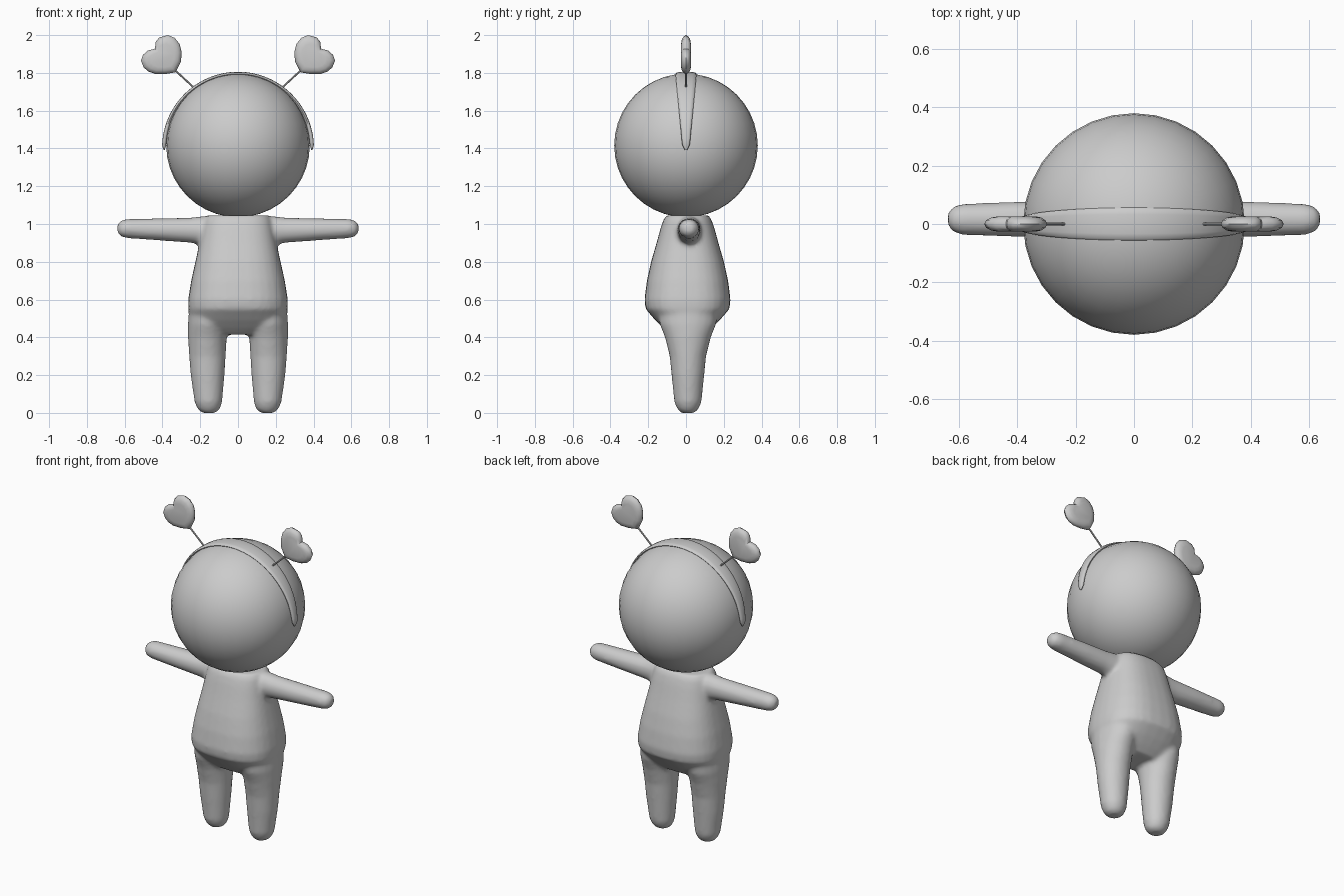
import bpy, bmesh, math
from mathutils import Vector

if "Cube" in bpy.data.objects:
    bpy.data.objects.remove(bpy.data.objects["Cube"])

grey = bpy.data.materials.new("soft_grey")
grey.diffuse_color = (0.6, 0.6, 0.6, 1)
grey.use_nodes = True
grey.node_tree.nodes["Principled BSDF"].inputs["Base Color"].default_value = grey.diffuse_color


def loft(bm, rings):
    """Skin a list of equal point rings and cap both ends."""
    loops = [[bm.verts.new(p) for p in r] for r in rings]
    n = len(loops[0])
    for a, b in zip(loops, loops[1:]):
        for i in range(n):
            j = (i + 1) % n
            bm.faces.new((a[i], a[j], b[j], b[i]))
    bm.faces.new(loops[0][::-1])
    bm.faces.new(loops[-1])


def oval(center, u, v, ru, rv, n=24, power=2.0):
    """Superellipse ring in the plane of u and v."""
    pts = []
    for i in range(n):
        t = 2 * math.pi * i / n
        c, s = math.cos(t), math.sin(t)
        c = math.copysign(abs(c) ** (2 / power), c)
        s = math.copysign(abs(s) ** (2 / power), s)
        pts.append(Vector(center) + Vector(u) * ru * c + Vector(v) * rv * s)
    return pts


def finish(bm, name, angle=40):
    bmesh.ops.recalc_face_normals(bm, faces=bm.faces)
    me = bpy.data.meshes.new(name)
    bm.to_mesh(me)
    bm.free()
    me.materials.append(grey)
    ob = bpy.data.objects.new(name, me)
    bpy.context.collection.objects.link(ob)
    bpy.ops.object.select_all(action='DESELECT')
    bpy.context.view_layer.objects.active = ob
    ob.select_set(True)
    bpy.ops.object.shade_smooth_by_angle(angle=math.radians(angle))
    return ob


X, Y, Z = (1, 0, 0), (0, 1, 0), (0, 0, 1)

# Body: torso, legs and arms fused into one smooth skin
bm = bmesh.new()
torso = [  # z, half width, half depth
    (0.415, 0.17, 0.09), (0.45, 0.225, 0.13), (0.49, 0.25, 0.17),
    (0.55, 0.264, 0.222), (0.60, 0.264, 0.228), (0.70, 0.248, 0.215),
    (0.80, 0.226, 0.193), (0.90, 0.204, 0.164), (0.98, 0.188, 0.142),
    (1.02, 0.178, 0.128), (1.046, 0.16, 0.112)]
loft(bm, [oval((0, 0.008, z), X, Y, w, d, 32, 2.5) for z, w, d in torso])

leg = [  # z, centre x, half width, half depth
    (0.0, 0.155, 0.035, 0.035), (0.018, 0.155, 0.058, 0.055),
    (0.055, 0.157, 0.073, 0.072), (0.20, 0.161, 0.090, 0.087),
    (0.30, 0.162, 0.097, 0.097), (0.40, 0.162, 0.103, 0.122),
    (0.47, 0.160, 0.105, 0.15), (0.56, 0.155, 0.104, 0.16)]
arm = [  # x, centre z, half height, half depth
    (0.08, 0.965, 0.078, 0.066), (0.19, 0.965, 0.077, 0.066),
    (0.25, 0.967, 0.067, 0.063), (0.40, 0.971, 0.060, 0.061),
    (0.59, 0.976, 0.051, 0.054), (0.622, 0.976, 0.042, 0.043),
    (0.638, 0.976, 0.022, 0.022)]
for s in (-1, 1):
    loft(bm, [oval((s * x, 0.01, z), X, Y, w, d, 20) for z, x, w, d in leg])
    loft(bm, [oval((s * x, 0.016, z), Y, Z, d, h, 16) for x, z, h, d in arm])
body = finish(bm, "body")
remesh = body.modifiers.new("fuse", 'REMESH')
remesh.mode = 'VOXEL'
remesh.voxel_size = 0.012
remesh.use_smooth_shade = True
smooth = body.modifiers.new("soften", 'SMOOTH')
smooth.factor = 0.5
smooth.iterations = 6
bpy.ops.object.convert(target='MESH')
body = bpy.context.object
if not body.data.materials:
    body.data.materials.append(grey)
bpy.ops.object.shade_smooth_by_angle(angle=math.radians(50))

# Head
bm = bmesh.new()
bmesh.ops.create_uvsphere(bm, u_segments=32, v_segments=20, radius=0.38)
bmesh.ops.translate(bm, verts=bm.verts, vec=(0, 0, 1.416))
finish(bm, "head")

# Headband: tapering strap with rounded ends over the head
bm = bmesh.new()
rings = []
for i in range(-24, 25):
    k = i / 24
    t = math.radians(93.5) * k
    out = Vector((math.sin(t), 0, math.cos(t)))
    end = math.sqrt(max(0.08, 1 - max(0, (abs(k) - 0.94) / 0.06) ** 2))
    width = (0.02 + 0.036 * max(0, math.cos(t))) * end
    center = out * (0.380 + 0.012 * k * k) + Vector((0, 0, 1.415))
    rings.append(oval(center, Y, out, width, 0.011 * end, 12, 2.6))
loft(bm, rings)
finish(bm, "headband", 50)

# Heart antennae
outline = [(0.33, 1.803), (0.302, 1.86), (0.298, 1.91), (0.309, 1.953),
           (0.335, 1.985), (0.37, 2.0), (0.416, 1.988), (0.435, 1.966),
           (0.440, 1.928), (0.478, 1.918), (0.503, 1.895), (0.514, 1.865),
           (0.50, 1.83), (0.476, 1.808), (0.44, 1.795), (0.385, 1.794)]
layers = [(-0.026, 0.6), (-0.022, 0.8), (-0.013, 0.94), (0, 1.0),
          (0.013, 0.94), (0.022, 0.8), (0.026, 0.6)]
cx, cz = 0.395, 1.885
for s, side in ((-1, "left"), (1, "right")):
    bm = bmesh.new()
    loft(bm, [[(s * (cx + (x - cx) * f), y, cz + (z - cz) * f)
               for x, z in outline] for y, f in layers])
    finish(bm, side + "_heart", 50)
    bm = bmesh.new()
    a, b = Vector((s * 0.24, 0, 1.728)), Vector((s * 0.345, 0, 1.825))
    across = (b - a).normalized().cross(Vector(Y))
    loft(bm, [oval(p, Y, across, 0.005, 0.005, 8) for p in (a, b)])
    finish(bm, side + "_stem")
